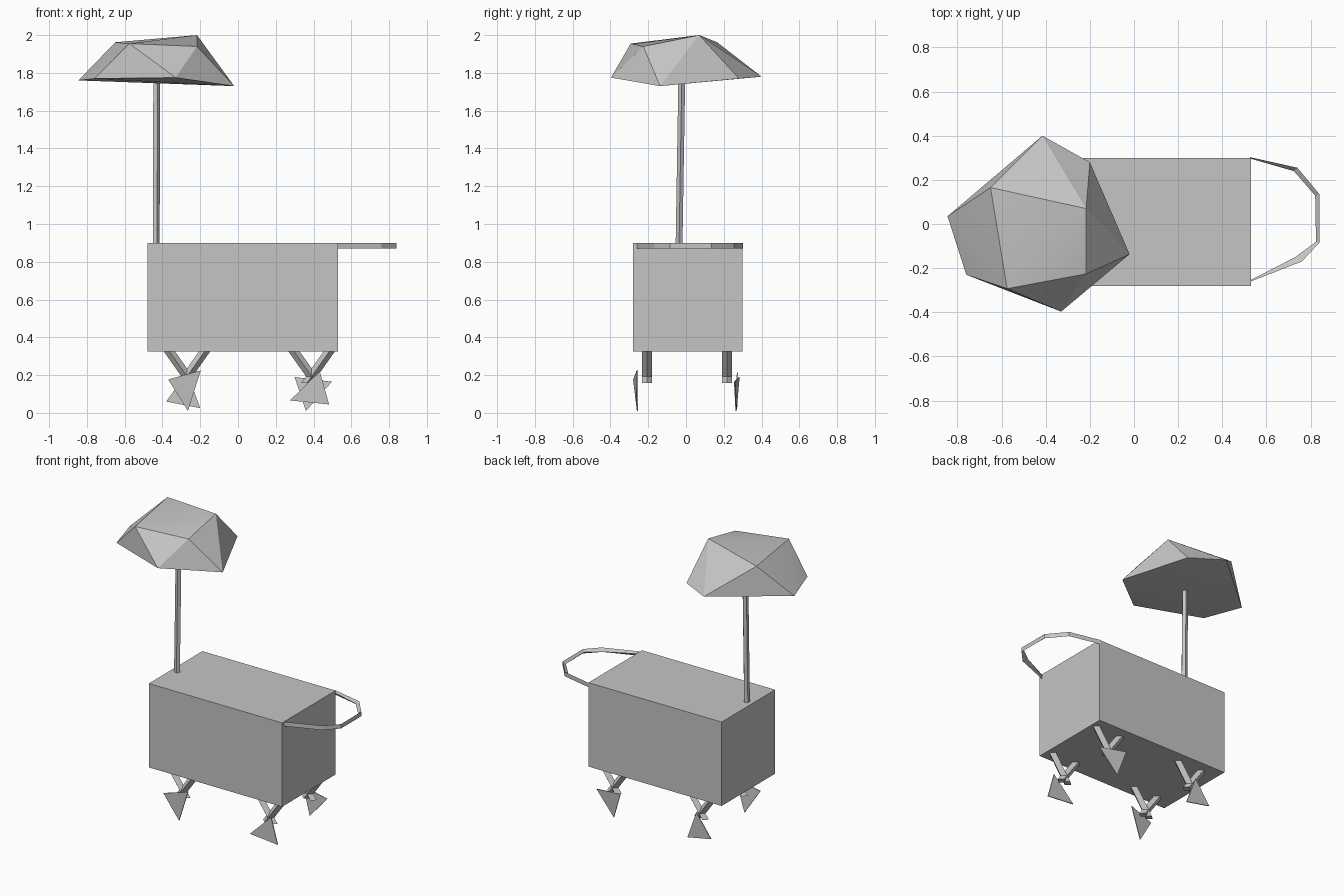
import bpy
import bmesh
from math import cos, sin, pi, radians
from mathutils import Vector

default = bpy.data.objects.get("Cube")
if default:
    bpy.data.objects.remove(default, do_unlink=True)

# Single plain grey for the whole cart
GREY = (0.56, 0.56, 0.56, 1.0)
grey = bpy.data.materials.new("plain_grey")
grey.use_nodes = True
grey.diffuse_color = GREY
shader = next(n for n in grey.node_tree.nodes if n.type == 'BSDF_PRINCIPLED')
shader.inputs["Base Color"].default_value = GREY


def finish(name, bm):
    """Turn a bmesh into a named object with outward normals."""
    bmesh.ops.recalc_face_normals(bm, faces=bm.faces[:])
    mesh = bpy.data.meshes.new(name)
    bm.to_mesh(mesh)
    bm.free()
    mesh.materials.append(grey)
    obj = bpy.data.objects.new(name, mesh)
    bpy.context.collection.objects.link(obj)
    return obj


def loft(name, rings):
    """Skin a closed tube through a list of point rings and cap its ends."""
    bm = bmesh.new()
    loops = [[bm.verts.new(p) for p in ring] for ring in rings]
    for low, high in zip(loops, loops[1:]):
        count = len(low)
        for i in range(count):
            j = (i + 1) % count
            bm.faces.new((low[i], low[j], high[j], high[i]))
    bm.faces.new(loops[0])
    bm.faces.new(loops[-1])
    return finish(name, bm)


def level_ring(centre, rx, ry, sides):
    """Horizontal polygon around a point."""
    x, y, z = centre
    steps = [2 * pi * i / sides for i in range(sides)]
    return [(x + rx * cos(a), y + ry * sin(a), z) for a in steps]


def strut(name, start, end, rx, ry, sides):
    """Straight post with level ends."""
    return loft(name, [level_ring(p, rx, ry, sides) for p in (start, end)])


# Cart body
body = bmesh.new()
bmesh.ops.create_cube(body, size=1)
bmesh.ops.scale(body, vec=(1.01, 0.58, 0.575), verts=body.verts)
bmesh.ops.translate(body, vec=(0.025, 0.01, 0.6125), verts=body.verts)
finish("cart_body", body)

# Leaning parasol pole
strut("parasol_pole", (-0.435, -0.037, 0.88), (-0.432, -0.022, 1.79), 0.02, 0.019, 5)

# Faceted parasol canopy: wide rim below, four crown corners above
rim = [(-0.845, 0.035, 1.76), (-0.76, -0.23, 1.77), (-0.33, -0.397, 1.775),
       (-0.02, -0.137, 1.73), (-0.2, 0.28, 1.77), (-0.415, 0.4, 1.78)]
crown = [(-0.65, 0.165, 1.962), (-0.575, -0.293, 1.955),
         (-0.217, -0.226, 1.94), (-0.217, 0.07, 2.0)]
canopy = bmesh.new()
for point in rim + crown:
    canopy.verts.new(point)
bmesh.ops.convex_hull(canopy, input=canopy.verts[:])
canopy_obj = finish("parasol_canopy", canopy)
bpy.ops.object.select_all(action='DESELECT')
canopy_obj.select_set(True)
bpy.context.view_layer.objects.active = canopy_obj
bpy.ops.object.shade_smooth_by_angle(angle=radians(20))

# Push handle: bent three-sided tube, each stop being x, y and width
handle_path = [(0.525, 0.303, 0.006), (0.74, 0.255, 0.022), (0.84, 0.135, 0.02),
               (0.84, -0.085, 0.016), (0.76, -0.17, 0.035), (0.525, -0.262, 0.006)]
handle_centre = Vector((0.5, 0.02, 0.0))
handle_rings = []
for x, y, width in handle_path:
    outer = Vector((x, y, 0.0))
    inner = outer + (handle_centre - outer).normalized() * width
    handle_rings.append([(outer.x, outer.y, 0.9), (outer.x, outer.y, 0.87),
                         (inner.x, inner.y, 0.885)])
loft("push_handle", handle_rings)

# Crossed leg struts at the four corners
for end, x in (("right", -0.27), ("left", 0.39)):
    for side, y in (("front", -0.207), ("back", 0.217)):
        for lean, label in ((-1, "outer"), (1, "inner")):
            strut(f"{side}_{end}_{label}_strut", (x + lean * 0.1, y, 0.335),
                  (x - lean * 0.025, y, 0.158), 0.03, 0.027, 4)

# Thin three-cornered wheels beside the legs
wheels = {
    "front_right_wheel": [(-0.37, -0.277, 0.177), (-0.197, -0.258, 0.225), (-0.265, -0.257, 0.01)],
    "front_left_wheel": [(0.275, -0.262, 0.066), (0.433, -0.258, 0.22), (0.482, -0.258, 0.045)],
    "back_right_wheel": [(-0.38, 0.27, 0.06), (-0.2, 0.268, 0.025), (-0.27, 0.272, 0.215)],
    "back_left_wheel": [(0.36, 0.265, 0.01), (0.497, 0.257, 0.165), (0.3, 0.281, 0.19)],
}
for name, corners in wheels.items():
    loft(name, [[(x, y + shift, z) for x, y, z in corners] for shift in (-0.003, 0.003)])
